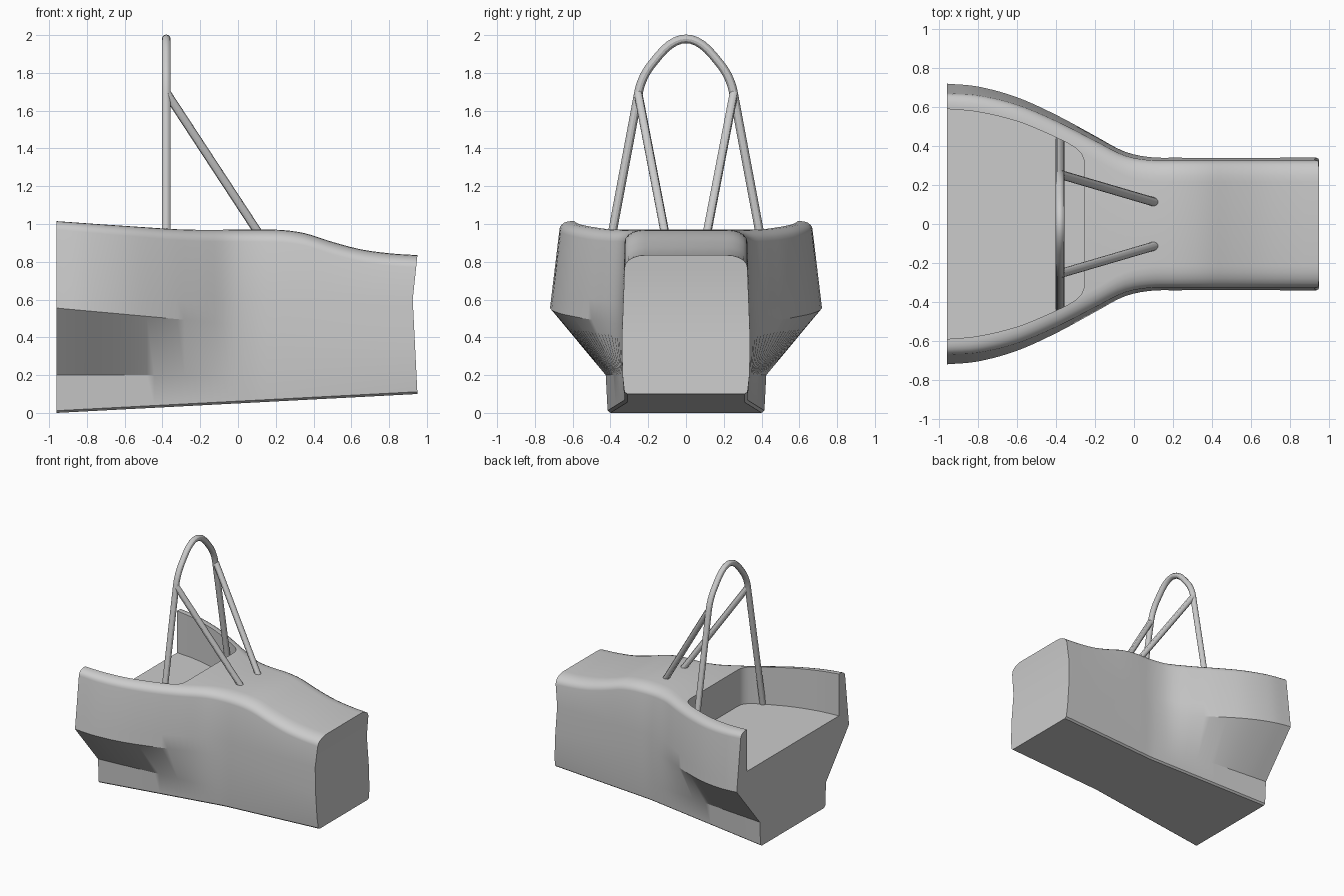
import bpy, bmesh, math
from mathutils import Vector

if "Cube" in bpy.data.objects:
    bpy.data.objects.remove(bpy.data.objects["Cube"], do_unlink=True)

grey = bpy.data.materials.new("plain_grey")
grey.use_nodes = True
COLOUR = (0.6, 0.6, 0.6, 1)
grey.diffuse_color = COLOUR
grey.node_tree.nodes["Principled BSDF"].inputs["Base Color"].default_value = COLOUR


def curve_at(keys, x):
    """Smooth value through (x, value) keys."""
    n = len(keys)
    x = min(max(x, keys[0][0]), keys[-1][0])
    i = next(k for k in range(n - 1) if x <= keys[k + 1][0])

    def slope(k):
        a, b = keys[max(k - 1, 0)], keys[min(k + 1, n - 1)]
        return (b[1] - a[1]) / (b[0] - a[0])
    (x0, v0), (x1, v1) = keys[i], keys[i + 1]
    h = x1 - x0
    t = (x - x0) / h
    m0, m1 = slope(i) * h, slope(i + 1) * h
    return ((2*t**3 - 3*t**2 + 1) * v0 + (t**3 - 2*t**2 + t) * m0
            + (3*t**2 - 2*t**3) * v1 + (t**3 - t**2) * m1)


def finish(obj):
    obj.data.materials.clear()
    obj.data.materials.append(grey)
    bpy.ops.object.select_all(action="DESELECT")
    obj.select_set(True)
    bpy.context.view_layer.objects.active = obj
    bpy.ops.object.shade_smooth_by_angle(angle=math.radians(30))


def mesh_object(name, bm):
    bmesh.ops.recalc_face_normals(bm, faces=bm.faces)
    mesh = bpy.data.meshes.new(name)
    bm.to_mesh(mesh)
    bm.free()
    obj = bpy.data.objects.new(name, mesh)
    bpy.context.collection.objects.link(obj)
    return obj


# Body shape along its length
X0, X1, BLEND = -0.96, 0.95, 0.1
WIDTH = [(X0, .72), (-.8, .705), (-.6, .65), (-.4, .56), (-.2, .452),
         (-.05, .372), (.08, .343), (.2, .34), (X1, .34)]
TOP = [(X0, 1.015), (-.6, .99), (-.25, .97), (.2, .97), (.35, .952),
       (.5, .905), (.65, .866), (.8, .845), (X1, .835)]


def half_section(x):
    """(y, z) outline from the bottom to the deck, one side only."""
    w, top = curve_at(WIDTH, x), curve_at(TOP, x)
    t = min((x - X0) / (BLEND - X0), 1)
    front = (x - X0) / (X1 - X0)
    bottom = .1 * front
    low = .425 + (.336 - .425) * t
    mid_z = .555 - .175 * front
    edge = w - .05 + .035 * t
    a, b = .06 + .05 * t, .045 + .02 * t
    rise = (.6 - mid_z) / (top - b - mid_z)
    pts = [(low - .025, bottom), (low - .01, bottom + .012), (low, .2),
           (w, mid_z), (w + (edge - w) * rise, .6)]
    for k in range(6):
        ang = math.pi / 2 * k / 5
        pts.append((edge - a * (1 - math.cos(ang)), top - b * (1 - math.sin(ang))))
    return pts


# Body: lofted shell with strip-filled ends
bm = bmesh.new()
rings = []
STEPS = 48
for i in range(STEPS + 1):
    x = X0 + (X1 - X0) * i / STEPS
    ring = []
    for side in (1, -1):
        col = []
        for y, z in half_section(x):
            dent = .025 * max(0, 1 - abs(z - .6) / (.235 if z > .6 else .5)) if i == STEPS else 0
            col.append(bm.verts.new((x - dent, side * y, z)))
        ring.append(col)
    rings.append(ring[0] + ring[1][::-1])
n = len(rings[0])
for r, s in zip(rings, rings[1:]):
    for k in range(n):
        j = (k + 1) % n
        bm.faces.new((r[k], r[j], s[j], s[k]))
for r in (rings[0], rings[-1]):
    for k in range(n // 2 - 1):
        bm.faces.new((r[k], r[k + 1], r[n - 2 - k], r[n - 1 - k]))
body = mesh_object("body", bm)

# Open bay cut into the wide end
FLOOR = .675
BAY = [(X0, .59), (-.8, .575), (-.6, .527), (-.45, .467), (-.34, .415)]
plan = [(-1.2, .59)] + [(x, curve_at(BAY, x)) for x in
                       (X0 + (-.34 - X0) * k / 14 for k in range(15))]
plan += [(-.295, .387), (-.27, .362), (-.257, .33), (-.254, .29)]
plan += [(x, -y) for x, y in reversed(plan)]
bm = bmesh.new()
base = bm.faces.new([bm.verts.new((x, y, FLOOR)) for x, y in plan])
new = bmesh.ops.extrude_face_region(bm, geom=[base])["geom"]
bmesh.ops.translate(bm, vec=(0, 0, .8), verts=[v for v in new if isinstance(v, bmesh.types.BMVert)])
cutter = mesh_object("bay_cutter", bm)
cutter.hide_render = True
cut = body.modifiers.new("bay", "BOOLEAN")
cut.operation, cut.object, cut.solver = "DIFFERENCE", cutter, "EXACT"
bpy.context.view_layer.objects.active = body
bpy.ops.object.modifier_apply(modifier="bay")
bpy.data.objects.remove(cutter, do_unlink=True)
finish(body)


# Tubes
def tube(name, points):
    data = bpy.data.curves.new(name, "CURVE")
    data.dimensions = "3D"
    data.bevel_depth = .023
    data.bevel_resolution = 4
    data.use_fill_caps = True
    spline = data.splines.new("POLY")
    spline.points.add(len(points) - 1)
    for p, co in zip(spline.points, points):
        p.co = (*co, 1)
    obj = bpy.data.objects.new(name, data)
    bpy.context.collection.objects.link(obj)
    bpy.ops.object.select_all(action="DESELECT")
    obj.select_set(True)
    bpy.context.view_layer.objects.active = obj
    bpy.ops.object.convert(target="MESH")
    finish(bpy.context.object)


def rounded(corners, reach):
    """Path with each inner corner rounded."""
    path = [corners[0]]
    for a, c, b, d in zip(corners, corners[1:], corners[2:], reach):
        p, q = c + (a - c).normalized() * d, c + (b - c).normalized() * d
        for k in range(11):
            t = k / 10
            path.append(p * (1 - t)**2 + c * 2 * t * (1 - t) + q * t**2)
    return path + [corners[-1]]


HX = -.38
hoop = [Vector((HX, y, z)) for y, z in
        ((.447, .65), (.2355, 1.78), (0, 2.067), (-.2355, 1.78), (-.447, .65))]
tube("main_hoop", rounded(hoop, (.09, .225, .09)))
for side, label in ((1, "left"), (-1, "right")):
    tube(label + "_brace", [Vector((HX + .005, side * .253, 1.69)),
                            Vector((.12, side * .108, .935))])
